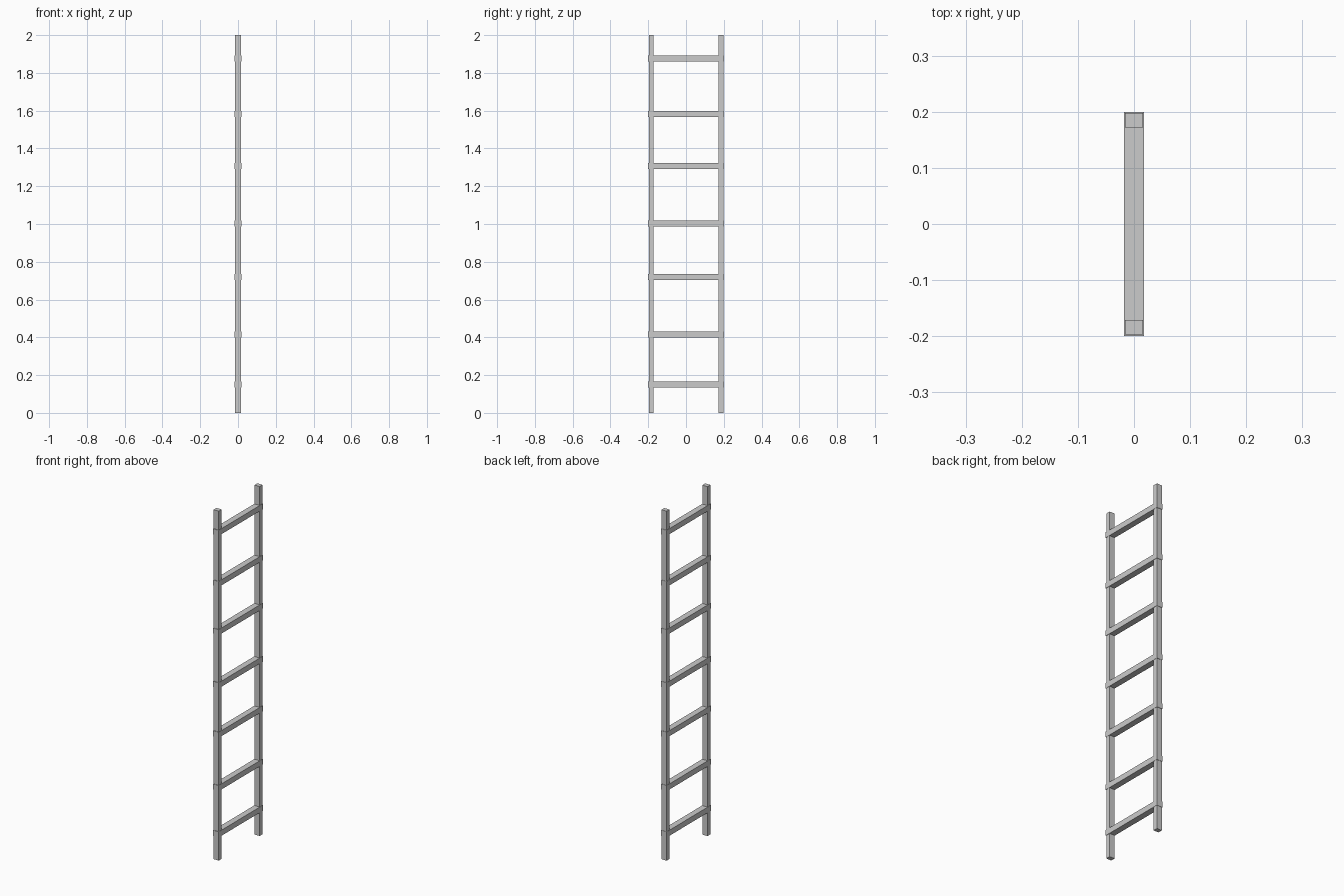
import bpy

if "Cube" in bpy.data.objects:
    bpy.data.objects.remove(bpy.data.objects["Cube"])


def box(name, x, y, z):
    """Axis-aligned box from (min, max) ranges."""
    rng = (x, y, z)
    bpy.ops.mesh.primitive_cube_add(size=1, location=[(a + b) / 2 for a, b in rng])
    ob = bpy.context.object
    ob.name = name
    ob.scale = [b - a for a, b in rng]
    bpy.ops.object.transform_apply(location=False, rotation=False, scale=True)
    return ob


# Two upright side rails
box("left_rail", (-0.016, 0.016), (-0.197, -0.171), (0, 2))
box("right_rail", (-0.016, 0.016), (0.172, 0.198), (0, 2))

# Hand-spaced rungs, slightly wider than the rails so they wrap around them
for i, z in enumerate((0.15, 0.415, 0.72, 1.003, 1.583, 1.307, 1.876)):
    box(f"rung_{i + 1}", (-0.0175, 0.0175), (-0.2, 0.2), (z - 0.016, z + 0.016))
